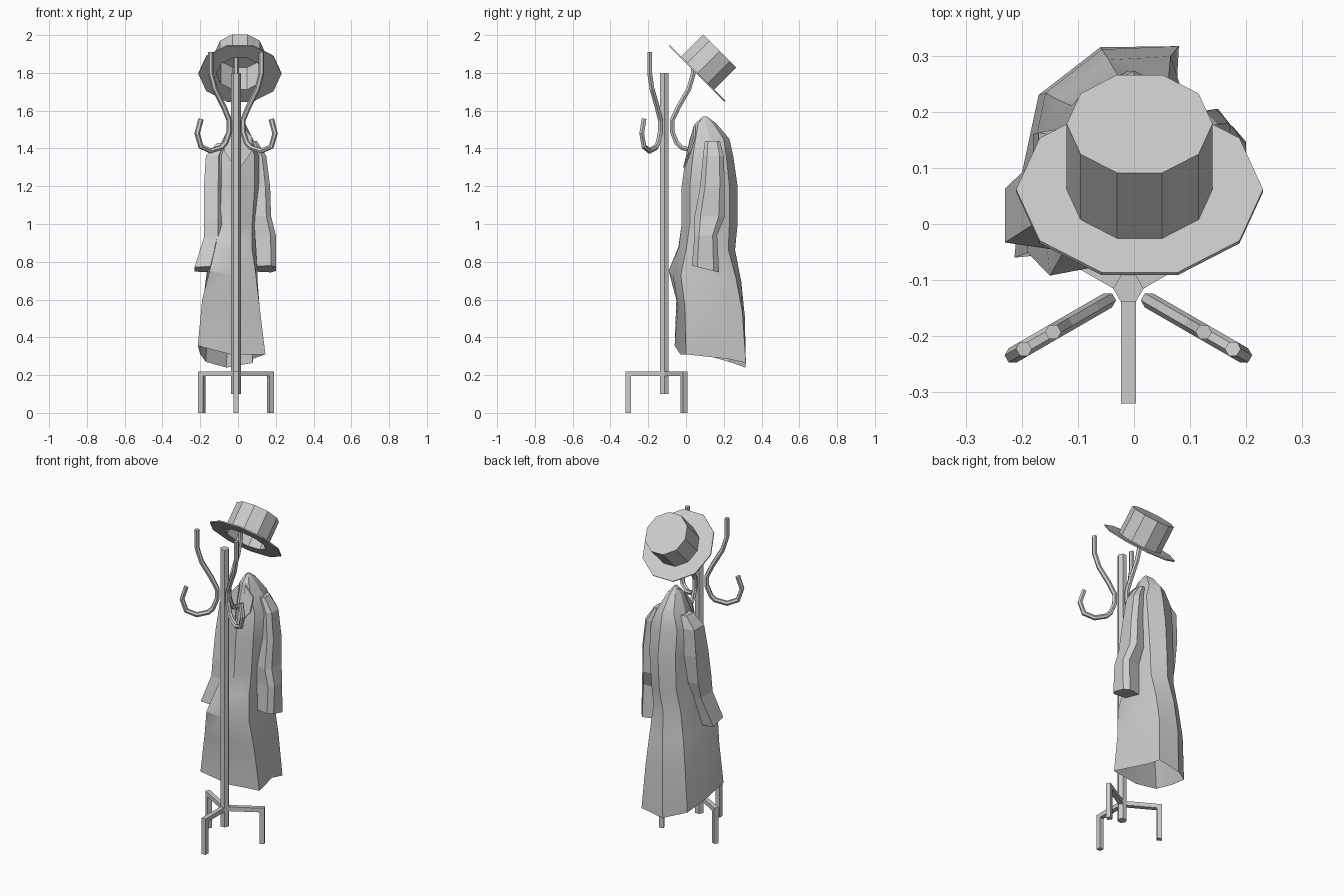
import bpy, bmesh, math
from mathutils import Matrix, Vector

if "Cube" in bpy.data.objects:
    bpy.data.objects.remove(bpy.data.objects["Cube"])

PX, PY = -0.01, -0.115  # pole axis


def make(name, rings, cap_start=True, cap_end=True, matrix=None):
    """Loft equal-length loops of points into a mesh object."""
    bm = bmesh.new()
    loops = [[bm.verts.new(p) for p in r] for r in rings]
    n = len(loops[0])
    for a, b in zip(loops, loops[1:]):
        for i in range(n):
            j = (i + 1) % n
            bm.faces.new((a[i], a[j], b[j], b[i]))
    if cap_start:
        bm.faces.new(loops[0])
    if cap_end:
        bm.faces.new(loops[-1])
    if matrix:
        bm.transform(matrix)
    bmesh.ops.recalc_face_normals(bm, faces=bm.faces)
    me = bpy.data.meshes.new(name)
    bm.to_mesh(me)
    bm.free()
    ob = bpy.data.objects.new(name, me)
    bpy.context.collection.objects.link(ob)
    return ob


def ring(cx, cy, z, rx, ry, n, start=0.0):
    """Clockwise ellipse of n points."""
    angles = [math.radians(start) - 2 * math.pi * i / n for i in range(n)]
    return [(cx + rx * math.cos(a), cy + ry * math.sin(a), z) for a in angles]


def smooth(ob, deg):
    bpy.ops.object.select_all(action='DESELECT')
    ob.select_set(True)
    bpy.context.view_layer.objects.active = ob
    bpy.ops.object.shade_smooth_by_angle(angle=math.radians(deg))


# Pole
make("pole", [ring(PX, PY, z, 0.027, 0.027, 6) for z in (0.1, 1.8)])

# Feet: bent flat bars
for k, (ang, reach) in enumerate(((-90, 0.205), (30, 0.224), (150, 0.224))):
    foot = [(0, 0.22), (reach, 0.22), (reach, 0), (reach - 0.028, 0),
            (reach - 0.028, 0.194), (0, 0.194)]
    m = Matrix.Translation((PX, PY, 0)) @ Matrix.Rotation(math.radians(ang), 4, 'Z')
    make(f"foot_{k + 1}", [[(r, s, z) for r, z in foot] for s in (-0.0135, 0.0135)], matrix=m)

# Hooks: one bent rod per side, upper arm and lower curl
hook = [(0.155, 1.91), (0.155, 1.80), (0.13, 1.715), (0.075, 1.62), (0.042, 1.55),
        (0.042, 1.49), (0.065, 1.43), (0.09, 1.405), (0.155, 1.387), (0.215, 1.41),
        (0.238, 1.48), (0.215, 1.555)]
for k, ang in enumerate((-30, 90, 210)):
    cu = bpy.data.curves.new(f"hook_{k + 1}", 'CURVE')
    cu.dimensions = '3D'
    cu.bevel_depth = 0.0145
    cu.bevel_resolution = 1
    cu.use_fill_caps = True
    sp = cu.splines.new('POLY')
    sp.use_smooth = False
    sp.points.add(len(hook) - 1)
    c, s = math.cos(math.radians(ang)), math.sin(math.radians(ang))
    for p, (r, z) in zip(sp.points, hook):
        p.co = (PX + r * c, PY + r * s, z, 1)
    bpy.context.collection.objects.link(bpy.data.objects.new(f"hook_{k + 1}", cu))

# Hat: hollow ten-sided crown with a thin brim, tipped back
hat = [(0.13, 0.169), (0.13, 0.004), (0.22, 0.004), (0.22, -0.003),
       (0.124, -0.003), (0.124, 0.163)]
m = Matrix.Translation((0.01, 0.059, 1.797)) @ Matrix.Rotation(math.radians(-45), 4, 'X')
make("hat", [ring(0, 0, z, r, r, 10) for r, z in hat], matrix=m)

# Coat body: octagonal rings blending into a skewed hem, open below
hem = [(-0.213, -0.06, 0.355), (-0.20, 0.09, 0.31), (-0.17, 0.23, 0.27), (-0.06, 0.315, 0.24),
       (0.08, 0.317, 0.265), (0.13, 0.18, 0.285), (0.145, 0.0, 0.31), (-0.04, -0.03, 0.31)]
levels = [  # z, cx, cy, rx, ry, blend to hem
    (1.57, 0.0, 0.10, 0.008, 0.01, 0), (1.53, 0.0, 0.105, 0.04, 0.058, 0),
    (1.45, 0.0, 0.125, 0.08, 0.105, 0), (1.36, 0.0, 0.125, 0.125, 0.125, 0),
    (1.2, 0.0, 0.125, 0.125, 0.148, 0), (1.0, -0.01, 0.125, 0.12, 0.148, 0),
    (0.87, -0.02, 0.105, 0.115, 0.145, 0.15), (0.72, -0.03, 0.08, 0.105, 0.19, 0.5),
    (0.55, -0.05, 0.11, 0.10, 0.19, 0.75)]
rings = []
for z, cx, cy, rx, ry, t in levels:
    pts = []
    for p, h in zip(ring(cx, cy, z, rx, ry, 8, 225), hem):
        target = Vector((h[0], h[1], z + h[2] - 0.29))
        pts.append(Vector(p).lerp(target, t))
    rings.append(pts)
rings[7][0].xy = (-0.15, -0.092)                              # front flap swings out
rings[6][0].xy = (-0.12, -0.04)
rings.append(hem[:5] + [(0.075, 0.225, 0.285)] + hem[6:])     # fold in the hem
smooth(make("coat_body", rings, cap_end=False), 25)

# Coat sleeves: z, cx, cy, rx, ry, tilt
sleeves = {
    "left_sleeve": [(1.43, -0.085, 0.12, 0.025, 0.04, 0), (1.36, -0.125, 0.115, 0.045, 0.06, 0),
                    (1.2, -0.13, 0.10, 0.05, 0.075, 0), (1.03, -0.13, 0.075, 0.05, 0.08, 0),
                    (0.93, -0.13, 0.055, 0.05, 0.07, 0), (0.76, -0.175, 0.015, 0.055, 0.06, 0.015)],
    "right_sleeve": [(1.44, 0.075, 0.14, 0.025, 0.04, 0), (1.36, 0.105, 0.145, 0.045, 0.055, 0),
                     (1.2, 0.12, 0.14, 0.05, 0.065, 0), (1.04, 0.125, 0.125, 0.05, 0.08, 0),
                     (0.94, 0.145, 0.105, 0.055, 0.06, 0), (0.762, 0.15, 0.103, 0.05, 0.072, 0.018)]}
for name, rows in sleeves.items():
    make(name, [[(cx + sx * rx, cy + sy * ry, z - sy * tilt)
                 for sx, sy in ((-1, -0.8), (0.5, -1), (1, -0.6), (1, 0.6), (0.5, 1), (-1, 0.8))]
                for z, cx, cy, rx, ry, tilt in rows])

# Collar lapels folded out at the front
for side, name in ((-1, "left_lapel"), (1, "right_lapel")):
    flap = [(0.02, 0.05, 1.52), (0.075, 0.05, 1.46), (0.07, 0.025, 1.38), (0.015, -0.005, 1.3)]
    make(name, [[(side * x, y - d, z) for x, y, z in flap] for d in (0.0, 0.01)])
